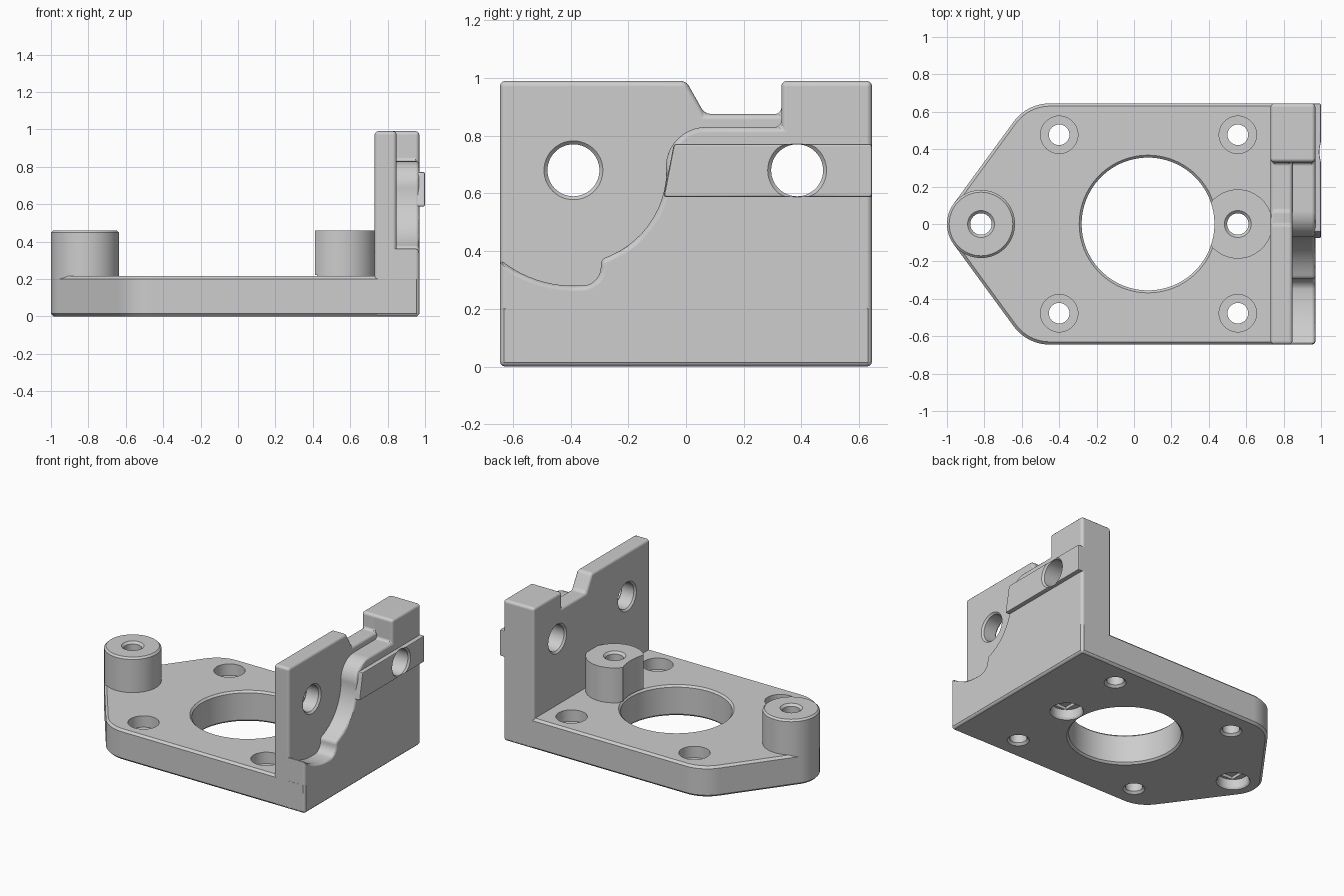
import bpy, bmesh, math
from mathutils import Vector

cube = bpy.data.objects.get("Cube")
if cube:
    bpy.data.objects.remove(cube, do_unlink=True)

grey = bpy.data.materials.new("plain grey")
grey.use_nodes = True
COLOUR = (0.61, 0.61, 0.61, 1)
grey.diffuse_color = COLOUR
grey.node_tree.nodes["Principled BSDF"].inputs["Base Color"].default_value = COLOUR


def arc(cx, cy, r, a0, a1, n):
    """Points on an arc, angles in degrees."""
    angles = [math.radians(a0 + (a1 - a0) * i / n) for i in range(n + 1)]
    return [(cx + r * math.cos(a), cy + r * math.sin(a)) for a in angles]


def finish(name, bm):
    bmesh.ops.recalc_face_normals(bm, faces=bm.faces)
    mesh = bpy.data.meshes.new(name)
    bm.to_mesh(mesh)
    bm.free()
    mesh.materials.append(grey)
    obj = bpy.data.objects.new(name, mesh)
    bpy.context.collection.objects.link(obj)
    return obj


def prism(name, outline, axis, start, end):
    """Extrude a 2D outline along z (outline in x, y) or x (outline in y, z)."""
    place = (lambda u, v, w: (u, v, w)) if axis == "z" else (lambda u, v, w: (w, u, v))
    bm = bmesh.new()
    low = [bm.verts.new(place(u, v, start)) for u, v in outline]
    high = [bm.verts.new(place(u, v, end)) for u, v in outline]
    bm.faces.new(low[::-1])
    bm.faces.new(high)
    for i in range(len(low)):
        j = (i + 1) % len(low)
        bm.faces.new((low[i], low[j], high[j], high[i]))
    return finish(name, bm)


def lathe(name, profile, u, v, axis="z", n=64):
    """Closed solid of revolution; profile holds (radius, height) pairs."""
    bm = bmesh.new()
    rings = []
    for r, h in profile:
        pts = arc(u, v, r, 0, 360, n)[:-1]
        rings.append([bm.verts.new((a, b, h) if axis == "z" else (h, a, b)) for a, b in pts])
    for low, high in zip(rings, rings[1:]):
        for i in range(n):
            j = (i + 1) % n
            bm.faces.new((low[i], low[j], high[j], high[i]))
    bm.faces.new(rings[0][::-1])
    bm.faces.new(rings[-1])
    return finish(name, bm)


def apply(obj, kind, **settings):
    mod = obj.modifiers.new(kind.title(), kind)
    for key, value in settings.items():
        setattr(mod, key, value)
    bpy.context.view_layer.objects.active = obj
    bpy.ops.object.modifier_apply(modifier=mod.name)


def bevel(obj, width, segments):
    apply(obj, "BEVEL", width=width, segments=segments, limit_method="ANGLE",
          angle_limit=math.radians(30), use_clamp_overlap=False)


def cut(cutter, *targets):
    """Subtract one cutter from each target, then drop it."""
    cutter.hide_render = True
    for obj in targets:
        apply(obj, "BOOLEAN", operation="DIFFERENCE", solver="EXACT", object=cutter)
    bpy.data.objects.remove(cutter, do_unlink=True)


HALF = 0.645            # half the depth of the plate and the wall
TOP = 0.215             # top of the plate

# Base plate with a rounded pointed end
outline = (arc(-0.818, 0, 0.182, 144, 216, 12)
           + arc(-0.45, -0.405, 0.24, 216, 270, 10)
           + [(0.97, -HALF), (0.97, HALF)]
           + arc(-0.45, 0.405, 0.24, 90, 144, 10))
base = prism("base_plate", outline, "z", 0, TOP)
bevel(base, 0.015, 1)

# Raised bosses
end_boss = lathe("end_boss", [(0.182, 0.1), (0.182, 0.448), (0.17, 0.46)], -0.818, 0)
wall_boss = lathe("wall_boss", [(0.185, 0.1), (0.185, 0.46)], 0.555, 0)

# Thin upright wall with a notch in its top
thin = prism("thin_wall", [(-HALF, 0.05), (HALF, 0.05), (HALF, 0.99), (0.33, 0.99),
                           (0.33, 0.875), (0.065, 0.875), (0.0, 0.99), (-HALF, 0.99)],
             "x", 0.73, 0.848)
bevel(thin, 0.02, 3)

# Thick wall, cut away by curves around the first hole
curve = (arc(-0.39, 0.68, 0.4, -129.5, -88, 10)
         + arc(-0.36, 0.345, 0.065, -78, 0, 6)
         + arc(-0.39, 0.68, 0.322, -73, 0, 12)
         + arc(0.07, 0.69, 0.14, 178, 90, 10))
thick = prism("thick_wall", [(-HALF, 0)] + curve
              + [(0.33, 0.83), (0.33, 0.99), (HALF, 0.99), (HALF, 0)], "x", 0.73, 0.97)
bevel(thick, 0.02, 3)

# Raised rib across the outer face
rib = prism("outer_rib", [(-0.078, 0.587), (HALF, 0.587), (HALF, 0.772), (-0.042, 0.772)],
            "x", 0.9, 1.0)
bevel(rib, 0.01, 2)

# Large centre opening, which also trims the boss beside the wall
cut(lathe("opening_cutter", [(0.373, -0.005), (0.355, 0.013), (0.355, TOP - 0.013),
                             (0.373, TOP + 0.005), (0.355, TOP + 0.006), (0.355, 0.6)],
          0.075, 0, n=96), base, wall_boss)

# Counterbored screw holes
for x in (-0.4, 0.555):
    for y in (-0.477, 0.477):
        cut(lathe("screw_hole_cutter", [(0.075, -0.005), (0.055, 0.015), (0.055, 0.135),
                                        (0.1, 0.1352), (0.1, 0.3)], x, y, n=48), base)

# Boss holes with a counterbore below and a short slot above it
for x, boss in ((-0.818, end_boss), (0.555, wall_boss)):
    cut(lathe("boss_hole_cutter", [(0.11, -0.005), (0.1, 0.012), (0.1, 0.07),
                                   (0.057, 0.0702), (0.057, 0.445), (0.077, 0.465),
                                   (0.077, 0.6)], x, 0, n=48), base, boss)
    slot = [(x + sx * 0.059, sy * 0.08) for sx, sy in ((-1, -1), (1, -1), (1, 1), (-1, 1))]
    cut(prism("slot_cutter", slot, "z", 0.05, 0.09), base)

# Wall holes, chamfered on both sides
for y, face_x, targets in ((-0.39, 0.848, (thin,)), (0.385, 1.0, (thin, thick, rib))):
    cut(lathe("wall_hole_cutter", [(0.107, 0.725), (0.09, 0.742), (0.09, face_x - 0.012),
                                   (0.107, face_x + 0.005), (0.107, 1.1)],
              y, 0.68, "x", 56), *targets)

# Smooth shading with sharp edges kept and flat faces left flat
parts = [base, end_boss, wall_boss, thin, thick, rib]
bpy.ops.object.select_all(action="DESELECT")
for obj in parts:
    obj.select_set(True)
bpy.context.view_layer.objects.active = base
bpy.ops.object.shade_smooth_by_angle(angle=math.radians(30))
for obj in parts:
    apply(obj, "WEIGHTED_NORMAL", keep_sharp=True, weight=100)
